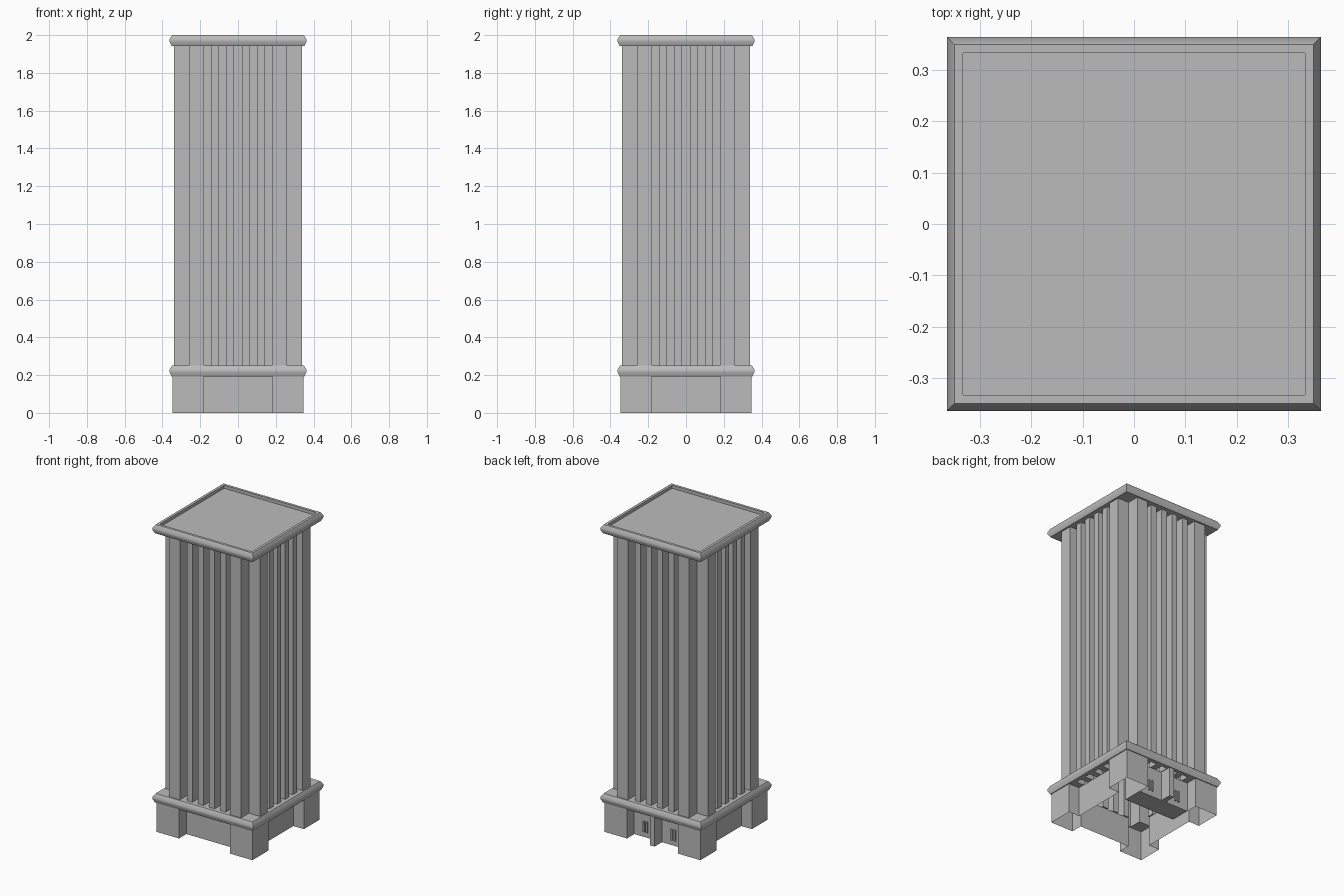
import bpy, bmesh
from mathutils import Matrix

cube = bpy.data.objects.get("Cube")
if cube:
    bpy.data.objects.remove(cube, do_unlink=True)

stone = bpy.data.materials.new("stone_grey")
stone.use_nodes = True
GREY = (0.5, 0.5, 0.5, 1)
stone.diffuse_color = GREY
stone.node_tree.nodes["Principled BSDF"].inputs["Base Color"].default_value = GREY


def finish(name, bm, smooth=False):
    mesh = bpy.data.meshes.new(name)
    bm.to_mesh(mesh)
    bm.free()
    mesh.materials.append(stone)
    obj = bpy.data.objects.new(name, mesh)
    bpy.context.collection.objects.link(obj)
    if smooth:
        bpy.ops.object.select_all(action='DESELECT')
        obj.select_set(True)
        bpy.context.view_layer.objects.active = obj
        bpy.ops.object.shade_smooth_by_angle(angle=0.7)
    return obj


def four_sides(side):
    """Repeat the plan of one side around all four sides."""
    plan = []
    for _ in range(4):
        plan += side
        side = [(-y, x) for x, y in side]
    return plan


def square(r):
    return four_sides([(-r, -r)])


def loop(bm, plan, z):
    return [bm.verts.new((x, y, z)) for x, y in plan]


def bridge(bm, low, high):
    n = len(low)
    for i in range(n):
        j = (i + 1) % n
        bm.faces.new((low[i], low[j], high[j], high[i]))


def ring(bm, outer, inner, z, up):
    """Flat face between an outer and an inner outline."""
    edges = []
    for plan in (outer, inner):
        vs = loop(bm, plan, z)
        edges += [bm.edges.new((vs[i - 1], vs[i])) for i in range(len(vs))]
    res = bmesh.ops.triangle_fill(bm, edges=edges, use_beauty=True)
    faces = [f for f in res["geom"] if isinstance(f, bmesh.types.BMFace)]
    for f in faces:
        f.normal_update()
        if (f.normal.z > 0) != up:
            f.normal_flip()


def walls(name, plan, z0, z1):
    bm = bmesh.new()
    bridge(bm, loop(bm, plan, z0), loop(bm, plan, z1))
    return finish(name, bm)


def box(name, x0, x1, y0, y1, z0, z1):
    bm = bmesh.new()
    size = Matrix.Diagonal((x1 - x0, y1 - y0, z1 - z0, 1))
    mid = Matrix.Translation(((x0 + x1) / 2, (y0 + y1) / 2, (z0 + z1) / 2))
    bmesh.ops.create_cube(bm, size=1, matrix=mid @ size)
    return finish(name, bm)


# Plan outlines
OUT, WALL, BASE = 0.34, 0.26, 0.346
BASE_TOP, BAND_TOP, ROOF = 0.192, 0.25, 2.0
tower_side = [(-WALL, -WALL), (-WALL, -OUT), (-0.18, -OUT), (-0.18, -WALL)]
for c in (-0.12, -0.04, 0.04, 0.12):
    tower_side += [(c - 0.02, -WALL), (c - 0.02, -0.325),
                   (c + 0.02, -0.325), (c + 0.02, -WALL)]
tower_side += [(0.18, -WALL), (0.18, -OUT), (WALL, -OUT)]
tower_plan = four_sides(tower_side)
base_plan = four_sides([(-BASE, -BASE), (-0.183, -BASE), (-0.183, -0.27),
                        (0.183, -0.27), (0.183, -BASE)])

# Hollow base with corner piers and ribbed shaft
walls("base_walls", base_plan, 0, BASE_TOP)
walls("ribbed_shaft", tower_plan, BASE_TOP, 1.943)


# Rounded mouldings
def moulding(bm, z0, z1):
    h = z1 - z0
    rows = [(0.351, 0), (0.363, 0.42), (0.363, 0.6), (0.349, 1)]
    loops = [loop(bm, square(r), z0 + t * h) for r, t in rows]
    for low, high in zip(loops, loops[1:]):
        bridge(bm, low, high)
    return loops[0], loops[-1]


bm = bmesh.new()
moulding(bm, BASE_TOP, BAND_TOP)
ring(bm, square(0.351), tower_plan, BASE_TOP, False)
ring(bm, square(0.349), tower_plan, BAND_TOP, True)
finish("base_moulding", bm, True)

# Cornice with a sunken flat roof
bm = bmesh.new()
bottom, top = moulding(bm, 1.943, ROOF)
bm.faces.new(bottom[::-1])
rim = loop(bm, square(0.332), ROOF)
floor = loop(bm, square(0.332), ROOF - 0.02)
bridge(bm, top, rim)
bridge(bm, rim, floor)
bm.faces.new(floor)
finish("cornice_and_roof", bm, True)

# Rear entrance: door block, dividing pier and paired handles
box("rear_door_block", -0.183, 0.183, 0.14, 0.271, 0.001, BASE_TOP)
box("rear_door_pier", -0.016, 0.016, 0.27, BASE, 0, BASE_TOP)
for door in (-0.1, 0.1):
    for side in (-0.011, 0.011):
        x = door + side
        box("door_handle", x - 0.005, x + 0.005, 0.27, 0.28, 0.035, 0.105)
